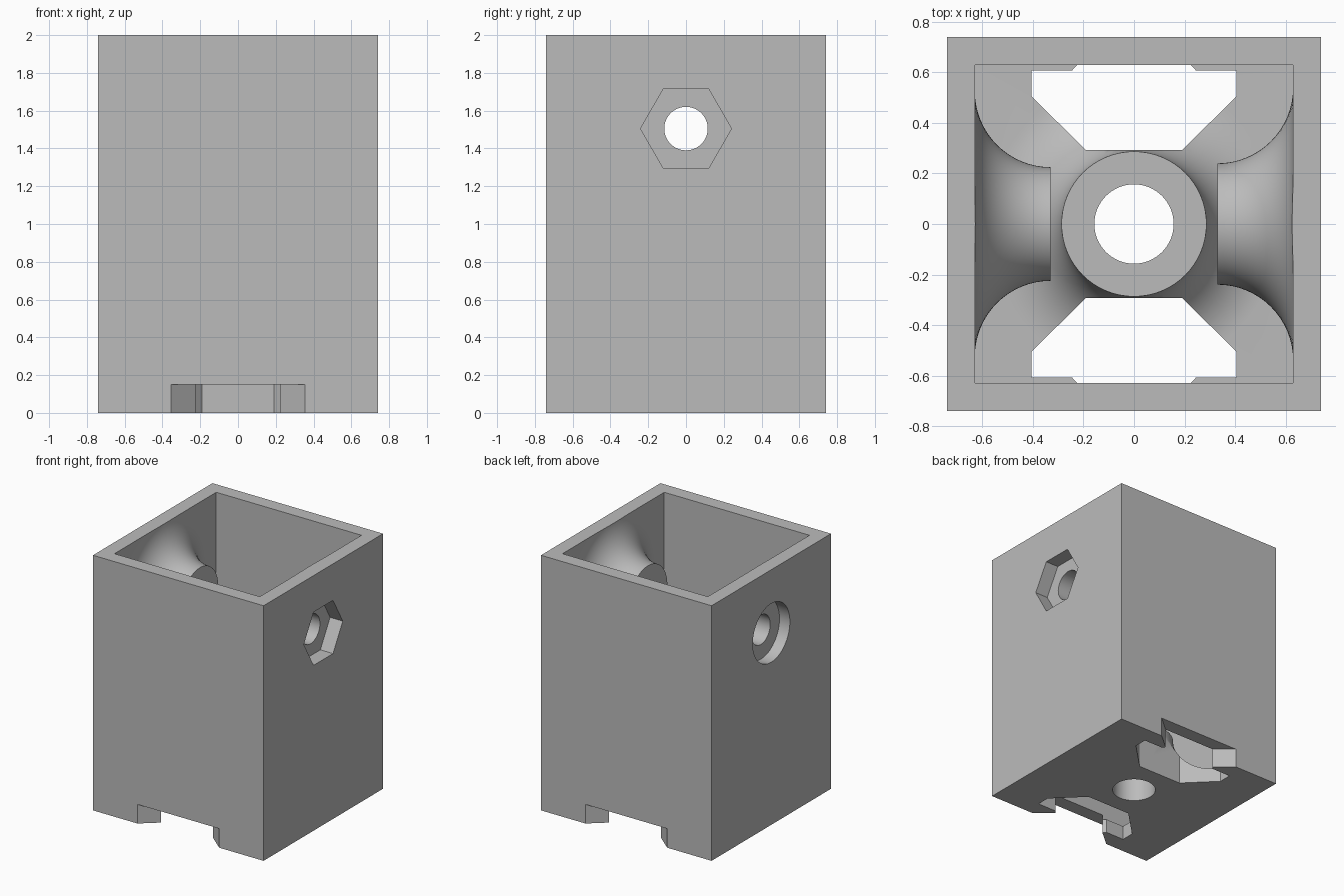
import bpy, bmesh, math
from mathutils import Matrix, Vector

cube = bpy.data.objects.get("Cube")
if cube:
    bpy.data.objects.remove(cube, do_unlink=True)

HALF, INNER, FLOOR, TOP = 0.74, 0.63, 0.11, 2.0
HOLE_Z = 1.505
FLARE = 0.3

grey = bpy.data.materials.new("plain grey")
grey.use_nodes = True
colour = (0.5, 0.5, 0.5, 1)
grey.diffuse_color = colour
grey.node_tree.nodes["Principled BSDF"].inputs["Base Color"].default_value = colour


def finish(bm, name):
    bmesh.ops.recalc_face_normals(bm, faces=bm.faces)
    mesh = bpy.data.meshes.new(name)
    bm.to_mesh(mesh)
    bm.free()
    mesh.materials.append(grey)
    obj = bpy.data.objects.new(name, mesh)
    bpy.context.collection.objects.link(obj)
    return obj


def box(name, half, z0, z1):
    return prism(name, [(-half, -half), (half, -half), (half, half), (-half, half)], z0, z1)


def prism(name, outline, z0, z1):
    bm = bmesh.new()
    face = bm.faces.new([bm.verts.new((x, y, z0)) for x, y in outline])
    ext = bmesh.ops.extrude_face_region(bm, geom=[face])
    verts = [v for v in ext["geom"] if isinstance(v, bmesh.types.BMVert)]
    bmesh.ops.translate(bm, verts=verts, vec=(0, 0, z1 - z0))
    return finish(bm, name)


def lathe(name, profile, matrix, sides=64):
    """Stack rings of (radius, height) around the local z axis."""
    bm = bmesh.new()
    rings = []
    for r, z in profile:
        rings.append([bm.verts.new((r * math.cos(a), r * math.sin(a), z))
                      for a in (math.tau * i / sides for i in range(sides))])
    for low, high in zip(rings, rings[1:]):
        for i in range(sides):
            j = (i + 1) % sides
            bm.faces.new((low[i], low[j], high[j], high[i]))
    bm.faces.new(rings[0][::-1])
    bm.faces.new(rings[-1])
    bm.transform(matrix)
    return finish(bm, name)


def flared_boss(name, tip_radius, root, matrix):
    """Boss with a concave quarter-round flare into the surface at height root."""
    profile = [(tip_radius + FLARE, root - 0.05)]
    steps = 16
    for i in range(steps + 1):
        a = math.pi / 2 * i / steps
        profile.append((tip_radius + FLARE * (1 - math.sin(a)),
                        root + FLARE * (1 - math.cos(a))))
    return lathe(name, profile, matrix)


def sideways(sign):
    """Local z points inward from the side wall on the given side."""
    return Matrix.Translation((sign * HALF, 0, HOLE_Z)) @ Matrix.Rotation(-sign * math.pi / 2, 4, 'Y')


steps = []

# Hollow box, trimmed to its final height later
body = box("holder_body", HALF, 0, TOP + 0.1)
steps.append((box("cavity", INNER, FLOOR, TOP + 0.3), 'DIFFERENCE'))

# Flared bosses on the two side walls and on the floor
wall = HALF - INNER
steps.append((flared_boss("right_boss", 0.24, wall, sideways(1)), 'UNION'))
steps.append((flared_boss("left_boss", 0.225, wall, sideways(-1)), 'UNION'))
steps.append((flared_boss("floor_boss", 0.287, FLOOR, Matrix()), 'UNION'))
steps.append((box("top_trim", 1.0, TOP, TOP + 0.5), 'DIFFERENCE'))

# Rail slots in the underside, front and back
pocket = [(0.245, 0.608), (0.405, 0.608), (0.405, 0.505), (0.19, 0.292)]
mouth = [(0.38, 0.76), (0.355, 0.74), (0.225, 0.63)]
for sign, label in ((1, "back"), (-1, "front")):
    for part, half, height in (("slot", mouth + pocket, 0.15), ("pocket", pocket[1:], 0.6)):
        outline = [(x, sign * y) for x, y in half]
        outline += [(-x, y) for x, y in reversed(outline)]
        steps.append((prism(f"{label}_{part}", outline, -0.1, height), 'DIFFERENCE'))

# Bolt holes, nut recess and bolt head recess
steps.append((lathe("floor_hole", [(0.157, -0.2), (0.157, 0.8)], Matrix()), 'DIFFERENCE'))
steps.append((lathe("side_hole", [(0.115, -0.2), (0.115, 1.8)], sideways(1)), 'DIFFERENCE'))
hexagon = sideways(1) @ Matrix.Rotation(math.pi / 2, 4, 'Z')
steps.append((lathe("nut_recess", [(0.241, -0.1), (0.241, 0.11)], hexagon, 6), 'DIFFERENCE'))
steps.append((lathe("head_recess", [(0.23, -0.1), (0.23, 0.09)], sideways(-1)), 'DIFFERENCE'))

for helper, operation in steps:
    helper.hide_render = True
    mod = body.modifiers.new(helper.name, 'BOOLEAN')
    mod.operation = operation
    mod.solver = 'EXACT'
    mod.object = helper

# Bake the result and drop the helpers
bpy.context.view_layer.update()
baked = bpy.data.meshes.new_from_object(body.evaluated_get(bpy.context.evaluated_depsgraph_get()))
body.modifiers.clear()
body.data = baked
baked.materials.clear()
baked.materials.append(grey)
for poly in baked.polygons:
    poly.material_index = 0
for helper, _ in steps:
    bpy.data.objects.remove(helper, do_unlink=True)

bpy.ops.object.select_all(action='DESELECT')
body.select_set(True)
bpy.context.view_layer.objects.active = body
bpy.ops.object.shade_smooth_by_angle(angle=math.radians(30))
